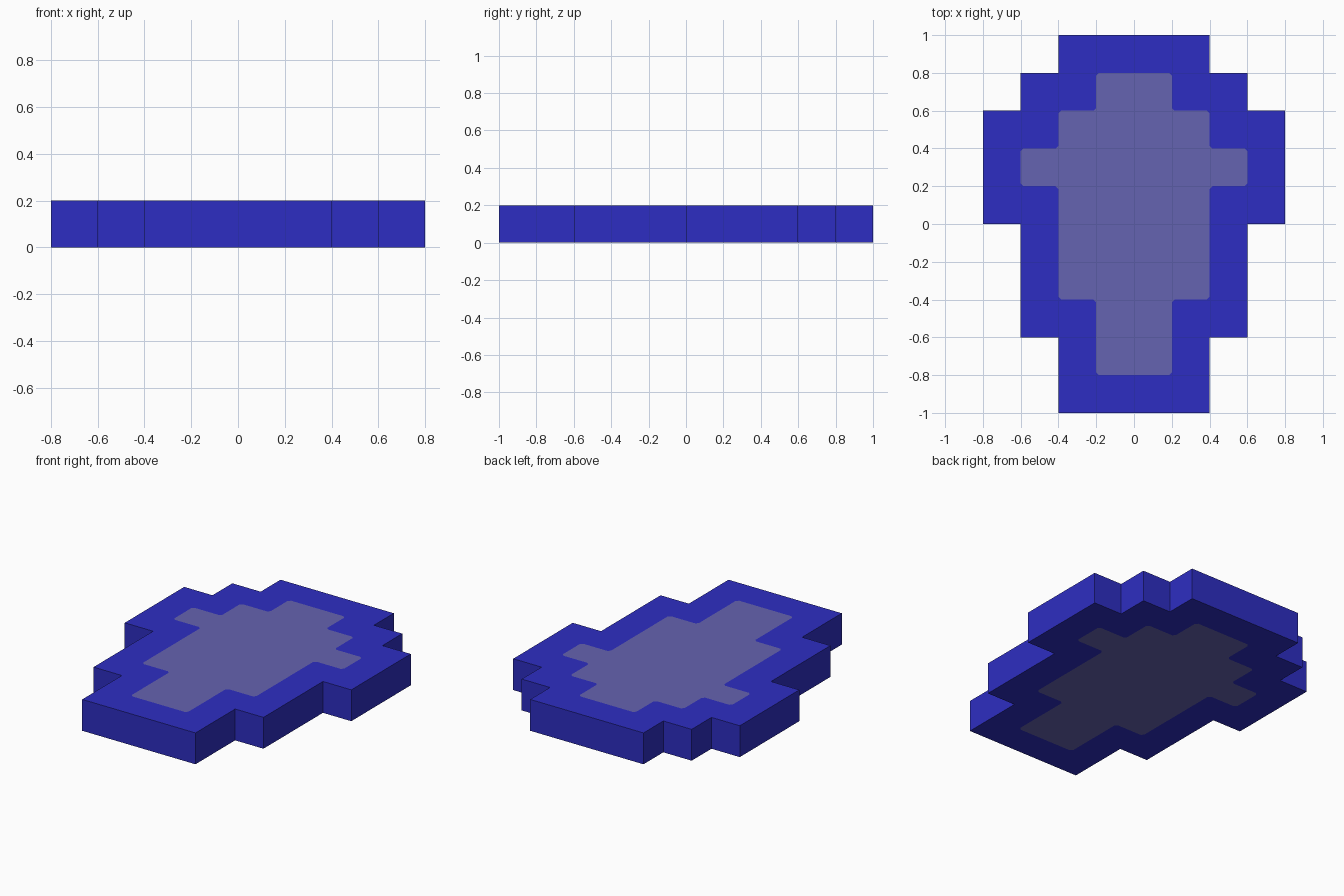
import bpy, bmesh
from mathutils import Vector

if "Cube" in bpy.data.objects:
    bpy.data.objects.remove(bpy.data.objects["Cube"])

HEIGHT = 0.2
CHAMFER = 0.015


def material(name, color):
    m = bpy.data.materials.new(name)
    m.diffuse_color = (*color, 1)
    m.use_nodes = True
    m.node_tree.nodes["Principled BSDF"].inputs["Base Color"].default_value = m.diffuse_color
    return m


def mirrored(half):
    # right half (top to bottom) plus its mirror, as one clockwise loop
    return [Vector(p) for p in half] + [Vector((-x, y)) for x, y in reversed(half)]


# Stepped outline and the matching panel inset by 0.2
outer = mirrored([(.4, 1), (.4, .8), (.6, .8), (.6, .6), (.8, .6),
                  (.8, 0), (.6, 0), (.6, -.6), (.4, -.6), (.4, -1)])
inner = mirrored([(.2, .8), (.2, .6), (.4, .6), (.4, .4), (.6, .4),
                  (.6, .2), (.4, .2), (.4, -.4), (.2, -.4), (.2, -.8)])
n = len(outer)

bm = bmesh.new()


def cap(z):
    # rim ring (material 0) around the panel with clipped corners (material 1)
    rim = [bm.verts.new((p.x, p.y, z)) for p in outer]
    pairs = []
    for i, p in enumerate(inner):
        pts = [p + (q - p).normalized() * CHAMFER
               for q in (inner[i - 1], inner[(i + 1) % n])]
        pairs.append([bm.verts.new((q.x, q.y, z)) for q in pts])
    for i in range(n):
        j = (i + 1) % n
        bm.faces.new((rim[i], rim[j], pairs[j][0], pairs[i][1]))
        bm.faces.new((rim[i], pairs[i][1], pairs[i][0]))
    panel = bm.faces.new([v for pair in pairs for v in pair])
    panel.material_index = 1
    return rim


# Top and bottom caps joined by side walls
low, high = cap(0), cap(HEIGHT)
for i in range(n):
    j = (i + 1) % n
    bm.faces.new((low[i], low[j], high[j], high[i]))
bmesh.ops.recalc_face_normals(bm, faces=bm.faces)

mesh = bpy.data.meshes.new("stepped_slab")
bm.to_mesh(mesh)
bm.free()
mesh.materials.append(material("deep blue", (0.027, 0.027, 0.54)))
mesh.materials.append(material("grey violet", (0.13, 0.125, 0.44)))
slab = bpy.data.objects.new("stepped_slab", mesh)
bpy.context.collection.objects.link(slab)
